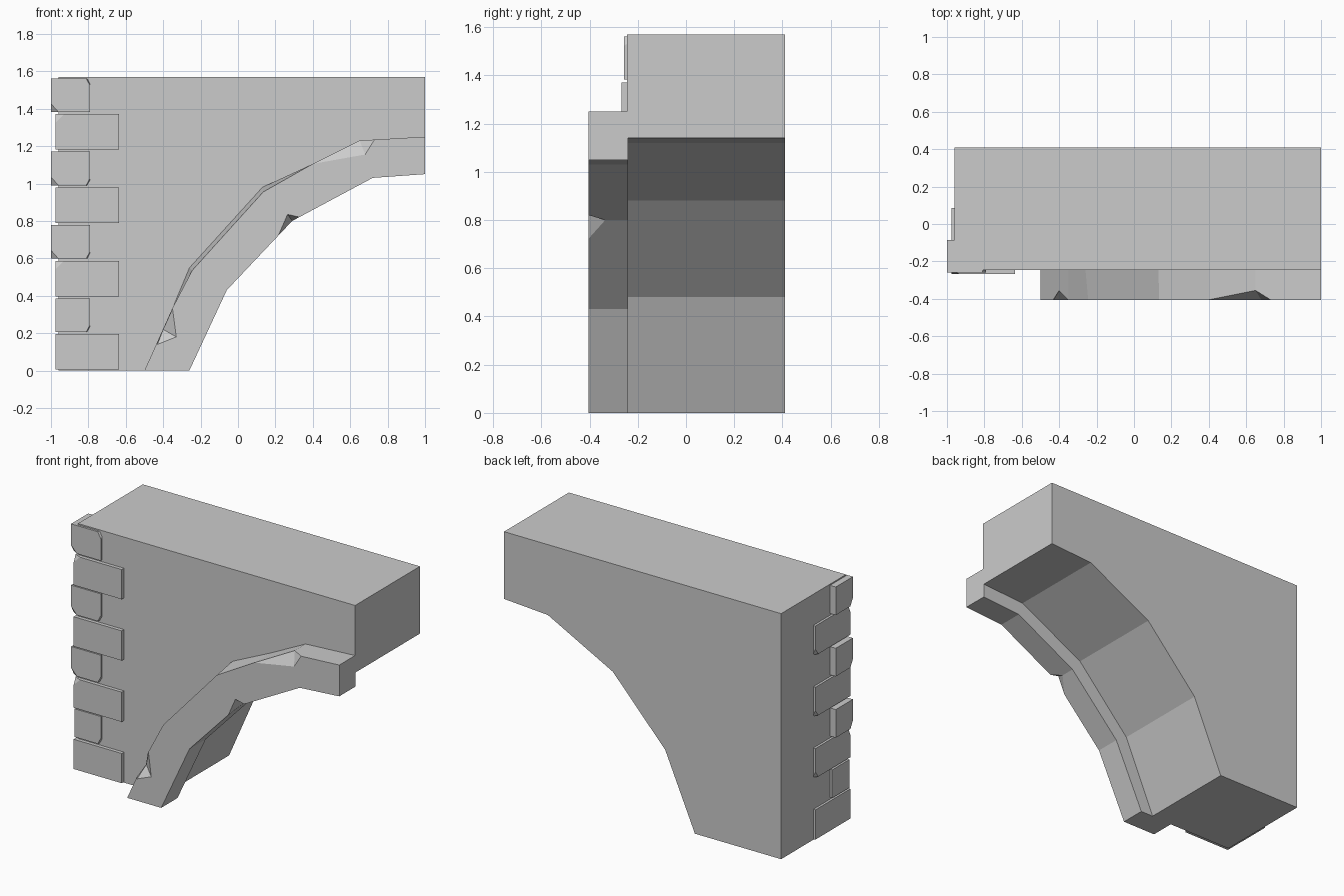
import bpy
import bmesh
from mathutils import Vector

cube = bpy.data.objects.get("Cube")
if cube:
    bpy.data.objects.remove(cube, do_unlink=True)

stone = bpy.data.materials.new("pale_grey_stone")
stone.use_nodes = True
GREY = (0.6, 0.6, 0.6, 1)
stone.diffuse_color = GREY
stone.node_tree.nodes["Principled BSDF"].inputs["Base Color"].default_value = GREY


def finish(name, bm):
    bmesh.ops.recalc_face_normals(bm, faces=bm.faces)
    mesh = bpy.data.meshes.new(name)
    bm.to_mesh(mesh)
    bm.free()
    mesh.materials.append(stone)
    obj = bpy.data.objects.new(name, mesh)
    bpy.context.collection.objects.link(obj)
    return obj


def prism(name, front, back, y0, y1):
    """Join a front outline to a matching back outline."""
    bm = bmesh.new()
    a = [bm.verts.new((x, y0, z)) for x, z in front]
    b = [bm.verts.new((x, y1, z)) for x, z in back]
    bm.faces.new(a)
    bm.faces.new(b[::-1])
    for i in range(len(a)):
        j = (i + 1) % len(a)
        bm.faces.new((a[i], b[i], b[j], a[j]))
    return finish(name, bm)


# Wall with a faceted half-arch opening
wall = [(-0.96, 0), (-0.35, 0), (-0.14, 0.48), (0.23, 0.88),
        (0.69, 1.12), (1, 1.14), (1, 1.57), (-0.96, 1.57)]
prism("arch_wall", wall, wall, -0.245, 0.41)

# Projecting arch band, its upper side leaning slightly forward
intrados = [(-0.26, 0), (-0.06, 0.43), (0.29, 0.80), (0.72, 1.03), (1, 1.05)]
rim_end = [(1, 1.25), (0.65, 1.23), (0.40, 1.105)]
rim_start = [(-0.35, 0.335), (-0.5, 0)]
front = intrados + rim_end + [(0.135, 0.955), (-0.245, 0.535)] + rim_start
back = intrados + rim_end + [(0.13, 0.98), (-0.26, 0.55)] + rim_start
FACE = -0.405
band = prism("arch_band", front, back, FACE, -0.24)

# Broken chips along the band: three face points, an apex, an outer point
chips = [
    ([(0.40, 1.105), (0.68, 1.155), (0.73, 1.235)], (0.65, -0.355, 1.23), (0.56, -0.6, 1.5)),
    ([(-0.43, 0.14), (-0.33, 0.18), (-0.35, 0.33)], (-0.40, -0.355, 0.22), (-0.6, -0.6, 0.32)),
    ([(0.215, 0.72), (0.265, 0.835), (0.33, 0.82)], (0.29, -0.335, 0.80), (0.4, -0.6, 0.62)),
]
for points, apex, outer in chips:
    bm = bmesh.new()
    for p in [(x, FACE, z) for x, z in points] + [apex, outer]:
        bm.verts.new(p)
    bmesh.ops.convex_hull(bm, input=bm.verts)
    cutter = finish("chip_cutter", bm)
    cutter.hide_render = True
    cutter.hide_set(True)
    cutter.display_type = "WIRE"
    mod = band.modifiers.new("chip", "BOOLEAN")
    mod.operation = "DIFFERENCE"
    mod.solver = "EXACT"
    mod.object = cutter

# Apply the cuts and remove the cutters
bpy.context.view_layer.update()
graph = bpy.context.evaluated_depsgraph_get()
carved = bpy.data.meshes.new_from_object(band.evaluated_get(graph))
band.modifiers.clear()
band.data = carved
for obj in [o for o in bpy.data.objects if o.name.startswith("chip_cutter")]:
    bpy.data.objects.remove(obj, do_unlink=True)


def quoin(name, lo, hi, cuts):
    """Corner block; each cut is (corner signs, setback along each axis)."""
    lo, hi = Vector(lo), Vector(hi)
    bm = bmesh.new()
    bmesh.ops.create_cube(bm, size=1)
    for v in bm.verts:
        v.co = (lo + hi) / 2 + Vector(c * d for c, d in zip(v.co, hi - lo))
    for signs, setback in cuts:
        corner = Vector(h if s > 0 else l for s, l, h in zip(signs, lo, hi))
        normal = Vector(s / d for s, d in zip(signs, setback))
        on_plane = corner - Vector((signs[0] * setback[0], 0, 0))
        geom = bm.verts[:] + bm.edges[:] + bm.faces[:]
        cut = bmesh.ops.bisect_plane(bm, geom=geom, plane_co=on_plane,
                                     plane_no=normal, clear_outer=True)
        edges = [e for e in cut["geom_cut"] if isinstance(e, bmesh.types.BMEdge)]
        bmesh.ops.contextual_create(bm, geom=edges)
    finish(name, bm)


# Alternating long and short quoins up the outer corner
STEP = 0.196
for i in range(8):
    z0 = 0.005 + i * STEP
    if i % 2 == 0:
        cuts = [((-1, -1, 1), (0.045, 0.02, 0.045))] if i % 4 == 2 or i == 6 else []
        if i:
            cuts.append(((-1, 1, -1), (0.02, 0.03, 0.04)))
        quoin("long_quoin", (-0.975, -0.268, z0), (-0.635, 0.085, z0 + 0.19), cuts)
    else:
        up = 1 if i == 7 else -1
        left = -0.975 if i == 1 else -1
        cuts = [((1, -1, up), (0.022, 0.06, 0.04))]
        if i > 1:
            cuts.append(((-1, -1, -1), (0.04, 0.025, 0.045)))
        quoin("short_quoin", (left, -0.258, z0 + 0.005), (-0.79, -0.085, z0 + 0.185), cuts)
